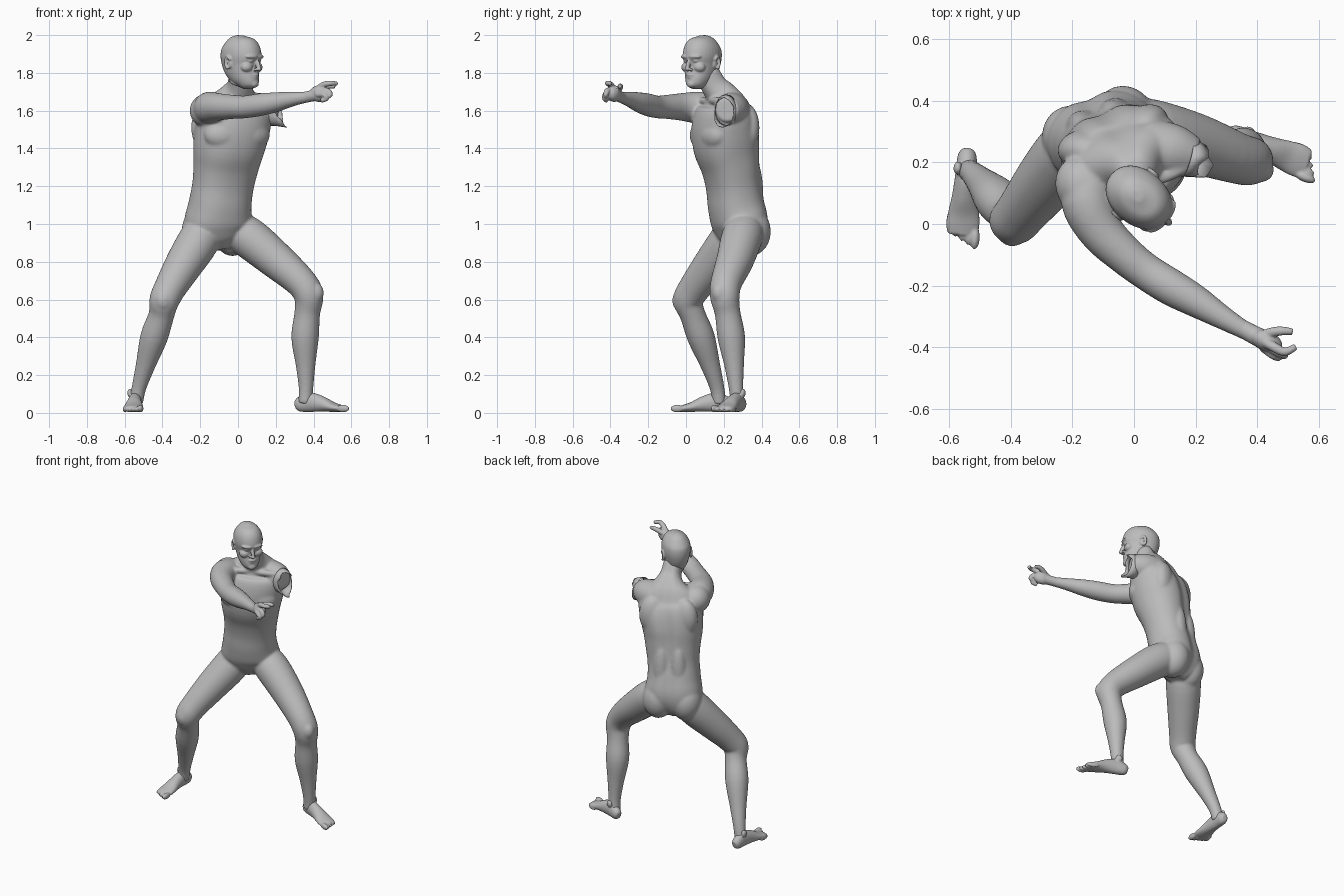
import bpy
import bmesh
import math
import random
from mathutils import Vector, Matrix

random.seed(4)
cube = bpy.data.objects.get("Cube")
if cube:
    bpy.data.objects.remove(cube, do_unlink=True)

UP = Vector((0, 0, 1))
skin = bpy.data.materials.new("grey_clay")
skin.use_nodes = True
GREY = (0.5, 0.5, 0.5, 1)
skin.diffuse_color = GREY
skin.node_tree.nodes["Principled BSDF"].inputs["Base Color"].default_value = GREY


def spline(keys, steps=4):
    """Catmull-Rom resampling of key rings."""
    rows = []
    for i in range(len(keys) - 1):
        k = [Vector(keys[min(max(j, 0), len(keys) - 1)]) for j in range(i - 1, i + 3)]
        for s in range(steps):
            t = s / steps
            rows.append(0.5 * (2 * k[1] + (k[2] - k[0]) * t
                               + (2 * k[0] - 5 * k[1] + 4 * k[2] - k[3]) * t * t
                               + (3 * k[1] - k[0] - 3 * k[2] + k[3]) * t ** 3))
    rows.append(Vector(keys[-1]))
    return rows


def loft(bm, keys, side, sides=32, power=1.0, groove=0.0):
    """Closed tube through rings (x, y, z, half width, half depth)."""
    rows = spline(keys)
    points = [Vector(r[:3]) for r in rows]
    rings = []
    for i, r in enumerate(rows):
        tangent = (points[min(i + 1, len(rows) - 1)] - points[max(i - 1, 0)]).normalized()
        across = (side - tangent * side.dot(tangent)).normalized()
        back = tangent.cross(across)
        ring = []
        for n in range(sides):
            a = math.tau * n / sides
            c, s = math.cos(a), math.sin(a)
            c = math.copysign(abs(c) ** power, c)
            s = math.copysign(abs(s) ** power, s)
            dent = 1 - groove * math.exp(-((a - math.pi / 2) / 0.2) ** 2)
            ring.append(bm.verts.new(points[i] + across * c * r[3] + back * s * r[4] * dent))
        rings.append(ring)
    for lower, upper in zip(rings, rings[1:]):
        for n in range(sides):
            m = (n + 1) % sides
            bm.faces.new((lower[n], lower[m], upper[m], upper[n]))
    bm.faces.new(rings[0][::-1])
    bm.faces.new(rings[-1])


def limb(bm, keys, side):
    loft(bm, [(x, y, z, r, r) for x, y, z, r in keys], side)


def blob(bm, centre, size, yaw=0.0, tilt=0.0):
    """Ellipsoid, turned about z after tilting about x."""
    matrix = (Matrix.Translation(centre) @ Matrix.Rotation(yaw, 4, "Z")
              @ Matrix.Rotation(tilt, 4, "X") @ Matrix.Diagonal((*size, 1)))
    bmesh.ops.create_uvsphere(bm, u_segments=24, v_segments=16, radius=1, matrix=matrix)


def finish(bm, name, voxel=None, smoothing=4):
    bmesh.ops.recalc_face_normals(bm, faces=bm.faces)
    mesh = bpy.data.meshes.new(name)
    bm.to_mesh(mesh)
    bm.free()
    mesh.materials.append(skin)
    obj = bpy.data.objects.new(name, mesh)
    bpy.context.collection.objects.link(obj)
    if voxel:
        remesh = obj.modifiers.new("blend", "REMESH")
        remesh.mode = "VOXEL"
        remesh.voxel_size = voxel
        remesh.use_smooth_shade = True
        smooth = obj.modifiers.new("soften", "SMOOTH")
        smooth.factor = 0.5
        smooth.iterations = smoothing
    return obj


# Torso and neck
body = bmesh.new()
yaw = math.radians(21)
across = Vector((math.cos(yaw), math.sin(yaw), 0))
front = Vector((math.sin(yaw), -math.cos(yaw), 0))
loft(body, [
    (-.09, .29, .865, .05, .06), (-.1, .29, .92, .13, .11), (-.105, .285, 1.0, .18, .14),
    (-.095, .265, 1.1, .167, .143), (-.08, .25, 1.2, .163, .138), (-.065, .235, 1.3, .173, .148),
    (-.05, .215, 1.4, .188, .168), (-.03, .205, 1.5, .197, .168), (-.015, .2, 1.58, .197, .147),
    (-.01, .2, 1.64, .172, .108), (0, .18, 1.69, .1, .083), (.01, .15, 1.73, .067, .069),
    (.015, .11, 1.8, .062, .067)], across, sides=64, power=.9, groove=.1)
spine = Vector((-.035, .2, 1.47))
for s in (-1, 1):
    # Chest, shoulder blades, loins and buttocks mirrored about the spine
    blob(body, spine + across * s * .085 + front * .095, (.1, .06, .075), yaw + s * .2)
    blob(body, spine + across * s * .1 - front * .085 + UP * .04, (.09, .065, .13), yaw + s * .25)
    loin = Vector((-.085, .26, 1.15)) + across * s * .055 - front * .085
    blob(body, loin, (.055, .05, .2), yaw)
    seat = Vector((-.105, .285, .96)) + across * s * .09 - front * .025
    blob(body, seat, (.1, .11, .13), yaw)
    collar = Vector((0, .17, 1.652)) + across * s * .09 + front * .05
    blob(body, collar, (.09, .022, .02), yaw)

# Shoulders
blob(body, (-.165, .125, 1.6), (.09, .1, .09), yaw)
limb(body, [(.04, .25, 1.6, .095), (.13, .235, 1.605, .088), (.2, .215, 1.605, .062)], UP)

# Outstretched right arm
limb(body, [
    (-.14, .16, 1.6, .08), (-.15, .07, 1.615, .086), (-.105, -.025, 1.62, .073),
    (-.03, -.1, 1.62, .064), (.04, -.155, 1.62, .06), (.12, -.205, 1.632, .06),
    (.2, -.25, 1.645, .053), (.29, -.305, 1.662, .039), (.365, -.348, 1.672, .03),
    (.41, -.37, 1.68, .03)], UP)

# Legs
limb(body, [
    (-.16, .28, 1.0, .1), (-.215, .225, .9, .11), (-.29, .135, .78, .1),
    (-.36, .045, .66, .085), (-.39, .012, .595, .08), (-.405, .035, .52, .068),
    (-.445, .08, .4, .073), (-.49, .13, .25, .052), (-.525, .165, .13, .039),
    (-.54, .175, .05, .037)], across)
limb(body, [
    (-.03, .315, .98, .1), (.06, .295, .925, .109), (.2, .26, .81, .099),
    (.33, .215, .695, .084), (.374, .205, .62, .079), (.367, .22, .53, .068),
    (.355, .24, .4, .073), (.358, .255, .25, .052), (.36, .265, .13, .039),
    (.355, .272, .05, .037)], across)
blob(body, (-.395, -.035, .595), (.045, .038, .055))
blob(body, (.41, .175, .635), (.045, .04, .055))
finish(body, "body", voxel=.006, smoothing=22)

# Right hand with pointing and curled fingers
hand = bmesh.new()
limb(hand, [(.34, -.333, 1.668, .029), (.38, -.355, 1.676, .03), (.42, -.375, 1.685, .032)], UP)
blob(hand, (.43, -.38, 1.69), (.055, .034, .044), -.45)
fingers = [
    [(.42, -.36, 1.705), (.455, -.35, 1.722), (.485, -.347, 1.73), (.515, -.35, 1.728)],
    [(.42, -.38, 1.715), (.455, -.4, 1.738), (.49, -.415, 1.745), (.525, -.398, 1.743)],
    [(.43, -.395, 1.7), (.47, -.415, 1.705), (.488, -.425, 1.685), (.46, -.425, 1.665)],
    [(.42, -.4, 1.685), (.455, -.425, 1.685), (.468, -.43, 1.665), (.44, -.42, 1.652)]]
for path in fingers:
    limb(hand, [(*p, r) for p, r in zip(path, (.016, .016, .014, .011))], Vector((.3, .9, .2)))
finish(hand, "right_hand", voxel=.004, smoothing=5)


def foot(name, heel, direction, inner):
    """Foot from heel to five toes; inner is the big toe side."""
    bm = bmesh.new()
    u = Vector(direction).normalized()
    w = Vector((-u.y, u.x, 0))
    heel = Vector(heel)
    keys = [(.002, .04, .018, .022), (.025, .045, .031, .04), (.085, .056, .035, .051),
            (.15, .047, .041, .042), (.21, .032, .051, .027), (.25, .025, .054, .02),
            (.28, .021, .046, .014)]
    loft(bm, [(*(heel + u * d + UP * h), a, b) for d, h, a, b in keys], w)
    turn = math.atan2(u.y, u.x)
    for n in range(5):
        size = .0165 - .001 * n if n else .02
        spot = heel + u * (.289 - .012 * n) + w * inner * (.041 - .0215 * n) + UP * (size + .003)
        blob(bm, spot, (.037, size * .8, size), turn)
    for s in (-1, 1):
        blob(bm, heel + u * .065 + w * s * .028 + UP * .105, (.022, .014, .024), turn)
    finish(bm, name, voxel=.005, smoothing=5)


foot("right_foot", (-.54, .245, 0), (-.06, -1, 0), 1)
foot("left_foot", (.303, .3, 0), (.925, -.38, 0), -1)

# Head, turned towards the arm; local -y is the face
head = bmesh.new()
side = Vector((1, 0, 0))
loft(head, [
    (0, -.07, 1.72, .022, .025), (0, -.064, 1.735, .044, .044), (0, -.045, 1.765, .062, .064),
    (0, -.02, 1.8, .073, .09), (0, -.002, 1.84, .08, .111), (0, .005, 1.89, .089, .118),
    (0, .008, 1.94, .082, .107), (0, .012, 1.98, .054, .071), (0, .012, 1.999, .015, .02)],
    side, power=.95)
limb(head, [(0, .03, 1.74, .045), (0, .015, 1.78, .05), (0, .01, 1.82, .055)], side)
# Nose, lips and chin
blob(head, (0, -.113, 1.84), (.011, .013, .034), 0, -.3)
blob(head, (0, -.119, 1.82), (.013, .014, .011))
blob(head, (0, -.096, 1.79), (.024, .014, .007))
blob(head, (0, -.094, 1.777), (.02, .013, .008))
blob(head, (0, -.09, 1.742), (.026, .017, .02))
for s in (-1, 1):
    # Brows, eyelids, cheekbones and nostrils
    blob(head, (s * .034, -.096, 1.886), (.036, .018, .011), s * .35)
    blob(head, (s * .034, -.089, 1.863), (.017, .013, .008), s * .3)
    blob(head, (s * .045, -.072, 1.83), (.032, .026, .026), s * .5)
    blob(head, (s * .014, -.105, 1.817), (.009, .011, .008))
    # Ears with a rim and a bowl
    for n in range(9):
        a = -.9 + n * .48
        rim = (s * .091, .02 + math.sin(a) * .017, 1.855 + math.cos(a) * .03)
        blob(head, rim, (.009, .008, .009))
    blob(head, (s * .082, .012, 1.85), (.009, .016, .024))
skull = finish(head, "head", voxel=.004, smoothing=8)
skull.location = (.02, .083, 0)
skull.rotation_euler.z = math.radians(50)

# Torn, open edge of the missing left arm
sleeve = bmesh.new()
axis = Vector((.93, -.25, -.12)).normalized()
wide = axis.cross(UP).normalized()
tall = wide.cross(axis)
count = 20
rings = [[], [], []]
for n in range(count):
    a = math.tau * n / count
    low = max(0, -math.sin(a))
    reach = .045 + .04 * low + random.uniform(-.014, .014)
    for ring, d, scale in zip(rings, (0, reach * .5, reach), (1.05, 1, .92 + .1 * low)):
        spot = Vector((.175, .215, 1.603)) + axis * d
        spot += (wide * math.cos(a) * .06 + tall * math.sin(a) * .08) * scale
        ring.append(sleeve.verts.new(spot))
for inner, outer in zip(rings, rings[1:]):
    for n in range(count):
        m = (n + 1) % count
        face = sleeve.faces.new((inner[n], inner[m], outer[m], outer[n]))
        face.smooth = True
torn = finish(sleeve, "torn_shoulder_edge")
shell = torn.modifiers.new("thickness", "SOLIDIFY")
shell.thickness = .004
